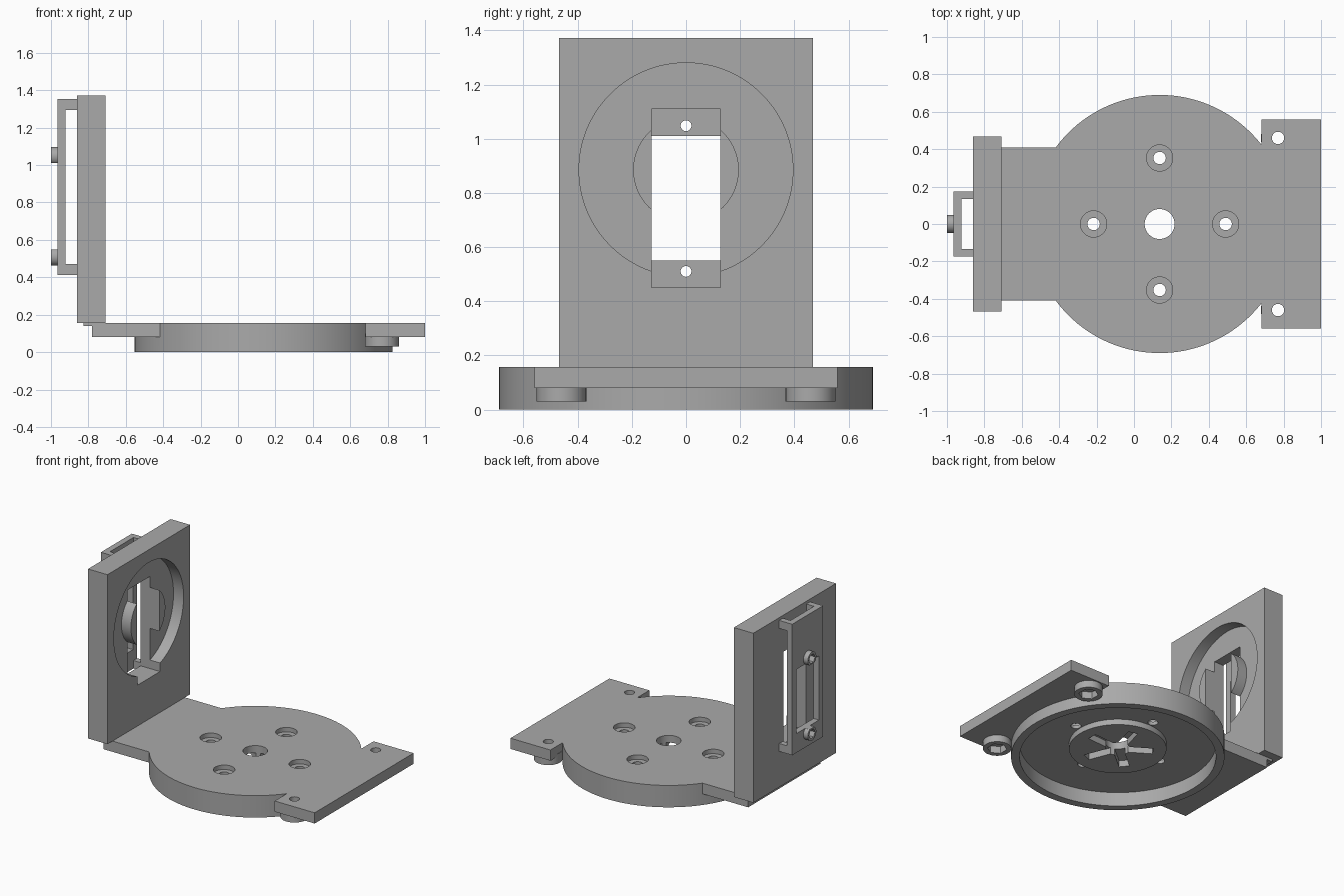
import bpy, math
from mathutils import Matrix, Vector

cube = bpy.data.objects.get("Cube")
if cube:
    bpy.data.objects.remove(cube, do_unlink=True)

grey = bpy.data.materials.new("plain_grey")
grey.use_nodes = True
colour = (0.4, 0.4, 0.4, 1)
grey.diffuse_color = colour
grey.node_tree.nodes["Principled BSDF"].inputs["Base Color"].default_value = colour


def box(name, x, y, z):
    """Block from (min, max) ranges on each axis."""
    bpy.ops.mesh.primitive_cube_add(size=1)
    ob = bpy.context.object
    ob.name = name
    size = [r[1] - r[0] for r in (x, y, z)]
    mid = [(r[0] + r[1]) / 2 for r in (x, y, z)]
    ob.data.transform(Matrix.Translation(mid) @ Matrix.Diagonal(size + [1]))
    ob.data.materials.append(grey)
    return ob


def rod(name, radius, start, end, axis="Z", at=(0, 0), sides=96):
    """Cylinder along Z at (x, y), or along X at (y, z)."""
    bpy.ops.mesh.primitive_cylinder_add(radius=radius, depth=end - start, vertices=sides)
    ob = bpy.context.object
    ob.name = name
    mid = (start + end) / 2
    if axis == "X":
        move = Matrix.Translation((mid, *at)) @ Matrix.Rotation(math.pi / 2, 4, "Y")
    else:
        move = Matrix.Translation((*at, mid))
    ob.data.transform(move)
    ob.data.materials.append(grey)
    return ob


def combine(target, tool, operation):
    mod = target.modifiers.new("combine", "BOOLEAN")
    mod.operation, mod.object, mod.solver = operation, tool, "EXACT"
    bpy.ops.object.select_all(action="DESELECT")
    bpy.context.view_layer.objects.active = target
    target.select_set(True)
    bpy.ops.object.modifier_apply(modifier=mod.name)
    bpy.data.objects.remove(tool, do_unlink=True)


def add(target, *tools):
    for tool in tools:
        combine(target, tool, "UNION")


def cut(target, *tools):
    for tool in tools:
        combine(target, tool, "DIFFERENCE")


def finish(ob):
    bpy.ops.object.select_all(action="DESELECT")
    bpy.context.view_layer.objects.active = ob
    ob.select_set(True)
    bpy.ops.object.shade_smooth_by_angle(angle=math.radians(30))


# Base: round disc with a rear arm and a wide eared plate
CX, TOP, UNDER, FLOOR = 0.137, 0.157, 0.08, 0.1
base = rod("base", 0.69, 0, TOP, at=(CX, 0), sides=128)
add(base,
    box("arm", (-0.78, 0), (-0.41, 0.41), (UNDER, TOP)),
    box("ears", (0.683, 1), (-0.56, 0.56), (UNDER, TOP)))

# Hollow underside with a raised hub
cut(base, rod("hollow", 0.635, -0.1, FLOOR, at=(CX, 0), sides=128))
add(base, rod("hub", 0.315, 0.06, FLOOR + 0.02, at=(CX, 0)))

# Five-armed socket in the hub, and the centre hole
for k in range(5):
    slot = box("slot", (0, 0.23), (-0.034, 0.034), (0, FLOOR + 0.005))
    turn = Matrix.Rotation(math.radians(3.5 + 72 * k), 4, "Z")
    slot.data.transform(Matrix.Translation((CX, 0, 0)) @ turn)
    cut(base, slot)
cut(base, rod("centre_hole", 0.08, -0.1, 0.3, at=(CX, 0)))

# Four counterbored screw holes
for k in range(4):
    a = k * math.pi / 2
    spot = (CX + 0.353 * math.cos(a), 0.353 * math.sin(a))
    cut(base,
        rod("screw_hole", 0.033, -0.1, 0.3, at=spot, sides=48),
        rod("counterbore", 0.07, 0.125, 0.3, at=spot, sides=64))

# Ear bosses with hexagonal nut sockets
for side in (-1, 1):
    spot = (0.77, side * 0.46)
    add(base, rod("ear_boss", 0.092, 0.03, UNDER + 0.02, at=spot, sides=64))
    cut(base,
        rod("ear_hole", 0.033, -0.1, 0.3, at=spot, sides=48),
        rod("ear_nut_socket", 0.064, -0.1, UNDER, at=spot, sides=6))
finish(base)

# Upright plate with a round recess, a central boss and a tall slot
BACK, FACE, MID = -0.862, -0.708, 0.885
upright = box("upright_plate", (BACK, FACE), (-0.468, 0.468), (TOP, 1.372))
add(upright, box("foot_lip", (-0.825, -0.775), (-0.41, 0.41), (0.14, 0.18)))
cut(upright, rod("recess", 0.395, FACE - 0.08, 0, "X", (0, MID), 128))
add(upright, rod("boss", 0.195, FACE - 0.1, FACE - 0.005, "X", (0, MID)))
cut(upright, box("slot", (-1, 0), (-0.128, 0.128), (0.45, 1.11)))
finish(upright)

# Bracket behind the upright, standing off on four corner legs
OUT, IN = -0.965, -0.922
bracket = box("motor_bracket", (OUT, BACK + 0.002), (-0.175, 0.175), (0.413, 1.352))
cut(bracket,
    box("side_gap", (IN, 0), (-1, 1), (0.47, 1.295)),
    box("end_gap", (IN, 0), (-0.133, 0.133), (0, 2)),
    box("window", (-2, 0), (-0.128, 0.128), (0.55, 1.01)))
for z in (0.51, 1.048):
    add(bracket, rod("nut_boss", 0.048, -1, OUT + 0.02, "X", (0, z), 48))
    cut(bracket,
        box("window_trim", (-2, 0), (-0.128, 0.128), (0.55, 1.01)),
        rod("bolt_hole", 0.02, -2, 0, "X", (0, z), 32),
        rod("nut_socket", 0.034, -2, OUT + 0.005, "X", (0, z), 6))
finish(bracket)
